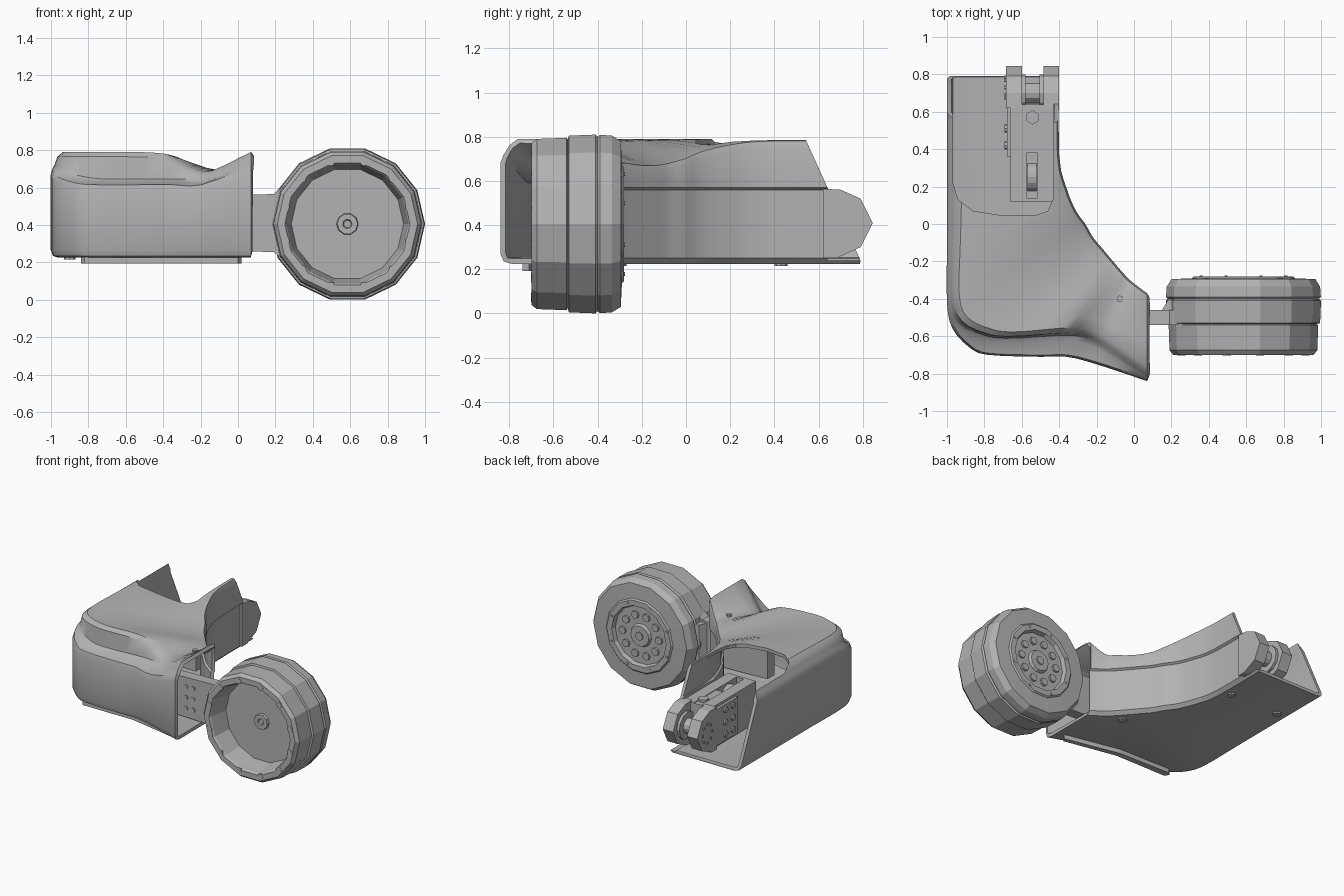
import bpy, bmesh, math
from mathutils import Vector, Matrix

if "Cube" in bpy.data.objects:
    bpy.data.objects.remove(bpy.data.objects["Cube"])

grey = bpy.data.materials.new("plain grey")
grey.use_nodes = True
grey.diffuse_color = (0.45, 0.45, 0.45, 1)
grey.node_tree.nodes["Principled BSDF"].inputs["Base Color"].default_value = (0.45, 0.45, 0.45, 1)


def finish(name, bm, smooth=None):
    bmesh.ops.recalc_face_normals(bm, faces=bm.faces)
    mesh = bpy.data.meshes.new(name)
    bm.to_mesh(mesh)
    bm.free()
    mesh.materials.append(grey)
    ob = bpy.data.objects.new(name, mesh)
    bpy.context.collection.objects.link(ob)
    if smooth:
        shade(ob, smooth)
    return ob


def select(ob):
    bpy.ops.object.select_all(action='DESELECT')
    ob.select_set(True)
    bpy.context.view_layer.objects.active = ob


def shade(ob, angle):
    select(ob)
    bpy.ops.object.shade_smooth_by_angle(angle=math.radians(angle))


def prism(name, points, axis, lo, hi):
    """Extrude a 2D outline along an axis; outline uses the other two axes in order."""
    bm = bmesh.new()

    def place(p, depth):
        c = list(p)
        c.insert(axis, depth)
        return bm.verts.new(c)
    a = [place(p, lo) for p in points]
    b = [place(p, hi) for p in points]
    bm.faces.new(a)
    bm.faces.new(b[::-1])
    for i in range(len(a)):
        j = (i + 1) % len(a)
        bm.faces.new((a[i], a[j], b[j], b[i]))
    return finish(name, bm)


def box(name, x, y, z):
    return prism(name, [(x[0], y[0]), (x[1], y[0]), (x[1], y[1]), (x[0], y[1])], 2, *z)


def rods(name, centres, axis, radius, depth, sides=8):
    """Several equal cylinders in one object."""
    bm = bmesh.new()
    turn = {'X': Matrix.Rotation(math.pi / 2, 4, 'Y'),
            'Y': Matrix.Rotation(math.pi / 2, 4, 'X'), 'Z': Matrix()}[axis]
    for c in centres:
        bmesh.ops.create_cone(bm, cap_ends=True, segments=sides, radius1=radius,
                              radius2=radius, depth=depth,
                              matrix=Matrix.Translation(c) @ turn)
    return finish(name, bm)


def lathe(name, profile, centre, sides):
    """Spin (radius, y) pairs round the y axis."""
    bm = bmesh.new()
    rings = []
    for r, y in profile:
        angles = [math.tau * k / sides for k in range(sides)] if r else [0]
        rings.append([bm.verts.new((centre[0] + r * math.cos(a), y, centre[1] + r * math.sin(a)))
                      for a in angles])
    for a, b in zip(rings, rings[1:]):
        for k in range(sides):
            n = (k + 1) % sides
            quad = [a[k % len(a)], a[n % len(a)], b[n % len(b)], b[k % len(b)]]
            bm.faces.new(list(dict.fromkeys(quad)))
    return finish(name, bm)


# Housing stations: outer x,y, inner x,y, ledge inset, ledge z, outer top z, inner top z
stations = [
    (-1, .85, -.4, .85, .03, .72, .79, .79),
    (-1, .3, -.4, .37, .03, .72, .79, .79),
    (-1, -.1, -.36, .19, .03, .72, .79, .77),
    (-1, -.42, -.31, .07, .03, .71, .79, .74),
    (-.97, -.56, -.26, 0, .05, .67, .79, .71),
    (-.88, -.66, -.22, -.07, .1, .64, .79, .69),
    (-.78, -.7, -.17, -.13, .13, .63, .79, .68),
    (-.5, -.71, -.12, -.19, .14, .63, .78, .68),
    (-.36, -.71, -.06, -.26, .13, .63, .71, .69),
    (-.2, -.75, -.01, -.31, .1, .63, .69, .7),
    (.07, -.84, .07, -.37, .03, .73, .79, .79),
]


def blend(rows, steps):
    """Catmull-Rom rows between the stations."""
    out = []
    for i in range(len(rows) - 1):
        p0, p3 = rows[max(i - 1, 0)], rows[min(i + 2, len(rows) - 1)]
        for s in range(steps):
            t = s / steps
            out.append([0.5 * (2 * b + (c - a) * t + (2 * a - 5 * b + 4 * c - d) * t * t
                               + (3 * b - a - 3 * c + d) * t ** 3)
                        for a, b, c, d in zip(p0, rows[i], rows[i + 1], p3)])
    return out + [rows[-1]]


def housing():
    bm = bmesh.new()
    rings = []
    for ox, oy, ix, iy, d, zl, zo, zi in blend(stations, 3):
        outer, inner = Vector((ox, oy)), Vector((ix, iy))
        length = (inner - outer).length
        way = (inner - outer) / length
        section = [(.05, .225), (.015, .235), (0, .27), (0, zl - .05), (.012, zl - .015),
                   (d * .75, zl), (d, zl + .015), (d + .015, zo - .025), (d + .05, zo),
                   (length * .45, .85 * zo + .15 * zi), (length - .06, zi),
                   (length - .01, zi - .01), (length, zi - .04), (length, .57),
                   (length - .015, .56), (length - .015, .25), (length - .04, .225)]
        rings.append([bm.verts.new((*(outer + way * s), z)) for s, z in section])
    for a, b in zip(rings, rings[1:]):
        for k in range(len(a)):
            n = (k + 1) % len(a)
            bm.faces.new((a[k], a[n], b[n], b[k]))
    return finish("housing", bm)


shell = housing()
thick = shell.modifiers.new("wall", 'SOLIDIFY')
thick.thickness = .025
thick.offset = -1

# Cutters: slanted rear, rounded opening in the deck, notch beside the clevis
cutters = [
    prism("rear_cutter", [(.45, .99), (.79, .24), (.77, .1), (1.2, .1), (1.2, .99)], 0, -1.3, -.1),
    prism("deck_cutter", [(-.968, 1.1), (-.968, .22), (-.94, .13), (-.86, .07), (-.7, .045),
                          (-.53, .045), (-.46, .07), (-.43, .14), (-.43, 1.1)], 2, .5, 1),
    box("notch_cutter", (-.47, -.3), (.64, 1), (.24, .565)),
]
for c in cutters:
    c.hide_render = True
    m = shell.modifiers.new("cut", 'BOOLEAN')
    m.operation = 'DIFFERENCE'
    m.solver = 'EXACT'
    m.object = c
select(shell)
for m in list(shell.modifiers):
    bpy.ops.object.modifier_apply(modifier=m.name)
for c in cutters:
    bpy.data.objects.remove(c)
shade(shell, 35)

# Foot ridge and screws of the housing
prism("foot_ridge", [(-.84, -.63), (-.82, -.66), (-.4, -.66), (0, -.74), (.02, -.71),
                     (-.4, -.62), (-.82, -.61)], 2, .193, .235)
rods("floor_screws", [(-.5, .43, .222), (-.9, .43, .222), (-.15, -.3, .222)], 'Z', .03, .015)
rods("deck_screw", [(-.075, -.4, .69)], 'Z', .018, .03)

# Rear arm: body with side rails, clevis plates, axle
box("arm_body", (-.66, -.43), (.12, .4), (.25, .5))
box("arm_rail_right", (-.66, -.575), (.12, .64), (.25, .56))
box("arm_rail_left", (-.515, -.43), (.12, .64), (.25, .56))
box("arm_front_bridge", (-.58, -.51), (.12, .14), (.25, .56))
box("arm_rear_bridge", (-.58, -.51), (.38, .64), (.25, .555))
rods("arm_slot_drum", [(-.545, .25, .47)], 'X', .08, .05, 16)
clevis = [(.62, .565), (.7, .56), (.79, .52), (.845, .41), (.79, .3), (.68, .25), (.62, .25)]
for side, x in (("right", -.685), ("left", -.485)):
    prism("clevis_plate_" + side, clevis, 0, x, x + .085)
box("arm_side_plate", (-.68, -.655), (.36, .63), (.27, .54))
rods("arm_axle", [(-.543, .7, .41)], 'X', .055, .14, 12)
rods("axle_collars", [(-.59, .7, .41), (-.495, .7, .41)], 'X', .1, .02, 12)
rods("arm_top_nut", [(-.543, .57, .56)], 'Z', .038, .03, 6)
rods("arm_side_bolts", [(-.682, y, z) for y in (.42, .51) for z in (.32, .41, .5)], 'X', .022, .02)
ring = [(math.cos(math.tau * k / 8), math.sin(math.tau * k / 8)) for k in range(8)]
rods("clevis_bolts", [(-.686, .73 + .055 * c, .41 + .07 * s) for c, s in ring], 'X', .01, .012, 6)

# Flat strut from the housing mouth to the wheel
prism("wheel_strut", [(-.35, .27), (.19, .255), (.26, .2), (.26, .62), (.19, .565), (-.35, .55)],
      1, -.54, -.46)
prism("strut_gusset", [(.15, -.46), (.18, -.41), (.25, -.39), (.25, -.46)], 2, .27, .55)
rods("strut_bolts", [(x, -.54, z) for x in (-.05, .01) for z in (.33, .41, .49)], 'Y', .016, .014)

# Faceted wheel: dished front, stepped tread, bolted back
hub = (.585, .405)
lathe("wheel", [(0, -.55), (.3, -.55), (.325, -.685), (.335, -.7), (.375, -.7), (.395, -.675),
                (.4, -.54), (.39, -.535), (.41, -.53), (.415, -.41), (.405, -.4), (.414, -.39),
                (.41, -.335), (.385, -.295), (.275, -.29), (.265, -.28), (.225, -.28),
                (.215, -.31), (.085, -.31), (.075, -.29), (0, -.29)], hub, 14)


def circle(count, radius, y, phase=0):
    return [(hub[0] + radius * math.cos(math.tau * (k + phase) / count), y,
             hub[1] + radius * math.sin(math.tau * (k + phase) / count)) for k in range(count)]


rods("rim_bolts", circle(12, .343, -.692, .5), 'Y', .022, .02)
rods("hub_bolts", circle(10, .15, -.305), 'Y', .028, .02)
rods("back_rim_bolts", circle(8, .245, -.28, .5), 'Y', .01, .01, 6)
lathe("hub_cap", [(0, -.56), (.02, -.56), (.025, -.57), (.055, -.57), (.06, -.54), (0, -.54)], hub, 10)
rods("hub_back_screw", [(hub[0], -.288, hub[1])], 'Y', .03, .014)
